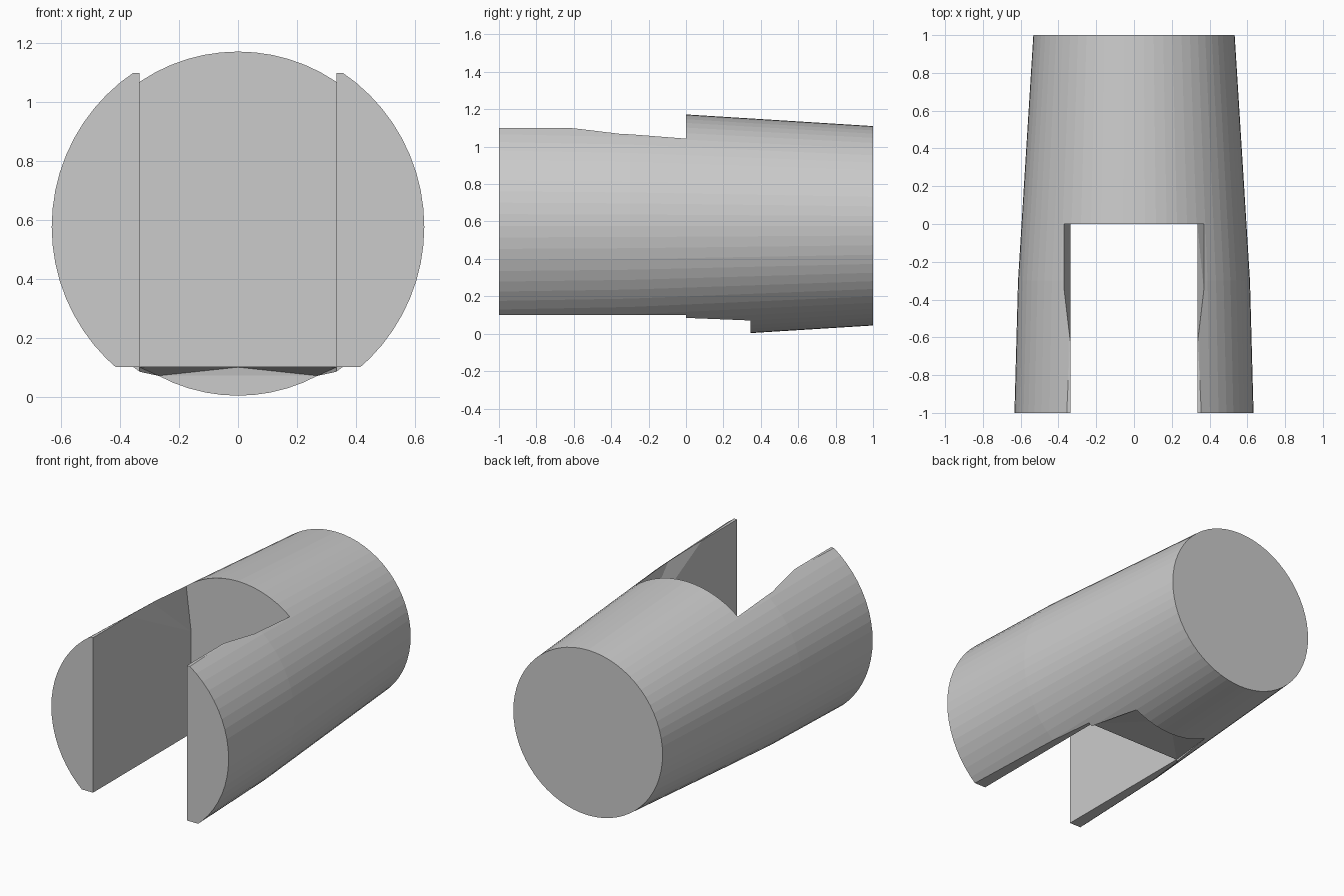
import bpy, bmesh, math

if "Cube" in bpy.data.objects:
    bpy.data.objects.remove(bpy.data.objects["Cube"])

ZC = 0.577      # height of the sleeve axis
W = 0.335       # half width of the slot


def make_object(name, bm):
    bmesh.ops.recalc_face_normals(bm, faces=bm.faces[:])
    mesh = bpy.data.meshes.new(name)
    bm.to_mesh(mesh)
    bm.free()
    obj = bpy.data.objects.new(name, mesh)
    bpy.context.collection.objects.link(obj)
    return obj


def hull(name, half_points):
    """Convex cutter from points mirrored across x = 0."""
    bm = bmesh.new()
    pts = {(s * x, y, z) for x, y, z in half_points for s in (1, -1)}
    for p in sorted(pts):
        bm.verts.new(p)
    res = bmesh.ops.convex_hull(bm, input=bm.verts[:])
    loose = [v for v in bm.verts if not v.link_faces]
    bmesh.ops.delete(bm, geom=loose, context='VERTS')
    bmesh.ops.dissolve_limit(bm, angle_limit=0.001, verts=bm.verts[:], edges=bm.edges[:])
    return make_object(name, bm)


def box(name, x, y0, y1, z0, z1):
    return hull(name, [(x, y, z) for y in (y0, y1) for z in (z0, z1)])


# Tapered solid sleeve, a lathe along y
bm = bmesh.new()
N = 64
rings = []
for y, r in ((-1, 0.633), (-0.3, 0.614), (1, 0.533)):
    rings.append([bm.verts.new((r * math.sin(2 * math.pi * i / N), y,
                                ZC + r * math.cos(2 * math.pi * i / N))) for i in range(N)])
for a, b in zip(rings, rings[1:]):
    for i in range(N):
        j = (i + 1) % N
        bm.faces.new((a[i], a[j], b[j], b[i]))
bm.faces.new(rings[0])
bm.faces.new(rings[-1])
sleeve = make_object("slotted_tapered_sleeve", bm)

cutters = [
    # open slot between the two front arms
    box("slot_cutter", W, -1.5, 0, -0.5, 1.6),
    # flat underside and flat top tips of the arms
    box("underside_cutter", 1, -1.4, 0, -0.4, 0.1),
    box("tip_cutter", 1, -1.3, -0.58, 1.1, 1.5),
    # flared upper edges of the slot
    hull("flare_cutter", [(W, 0, 0.76), (0.37, 0, 1.044), (0.37, -0.35, 1.07),
                          (W, -0.64, 1.1), (0.37, 0, 1.4), (0.37, -0.35, 1.4),
                          (W, -0.64, 1.4)]),
    # shallow tent-shaped recess under the body
    hull("recess_cutter", [(W, -0.1, 0.1), (W, 0, 0.1), (0, 0.34, 0.1),
                           (0.27, 0.345, 0.071), (W, -0.1, -0.3), (W, 0, -0.3),
                           (0.27, 0.345, -0.3), (0, 0.34, -0.3)]),
]

# Carve the sleeve, then drop the cutters
bpy.context.view_layer.objects.active = sleeve
for c in cutters:
    c.hide_render = True
    mod = sleeve.modifiers.new(c.name, 'BOOLEAN')
    mod.operation = 'DIFFERENCE'
    mod.solver = 'EXACT'
    mod.object = c
    bpy.ops.object.modifier_apply(modifier=mod.name)
    bpy.data.objects.remove(c)
